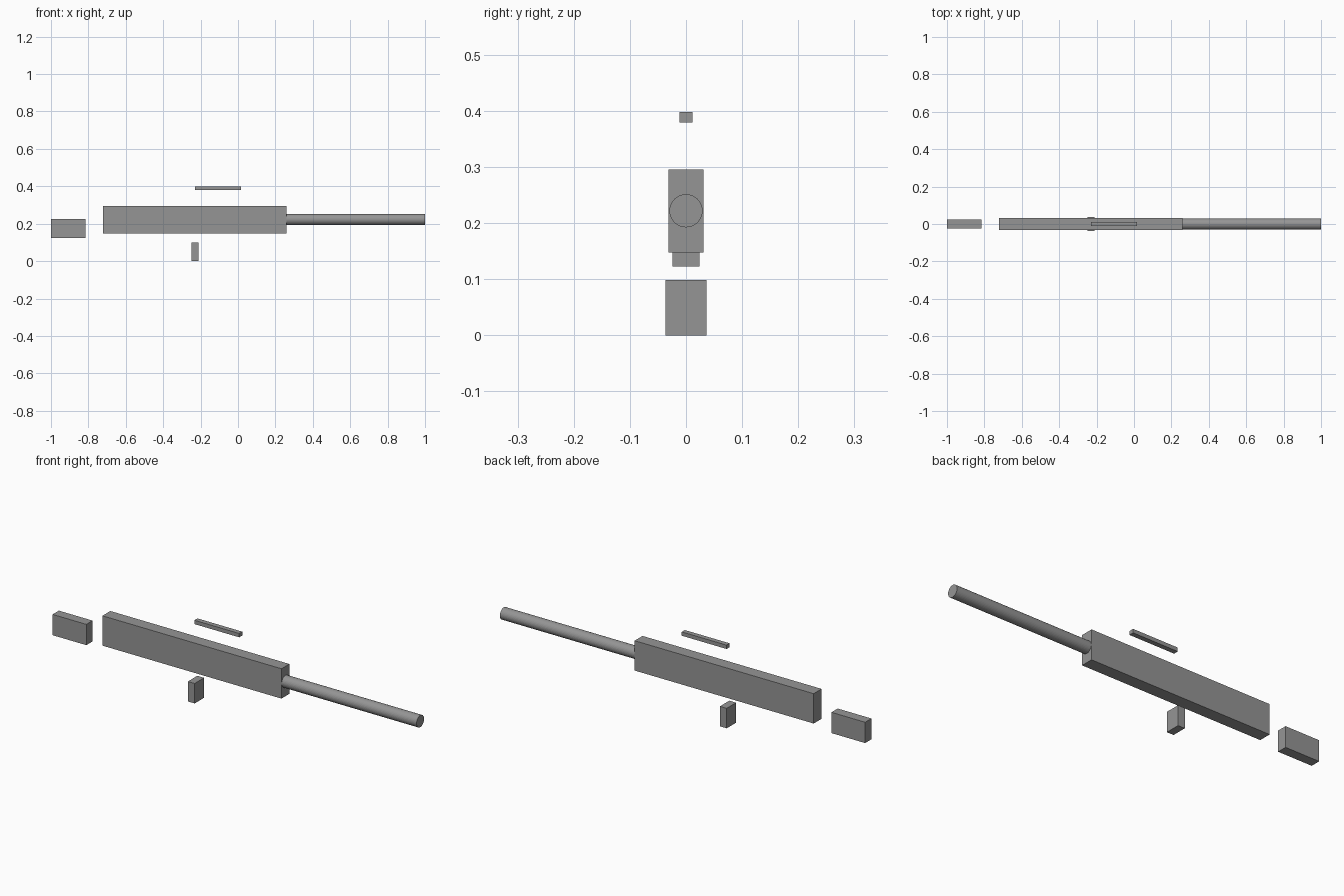
import bpy
from math import pi

if "Cube" in bpy.data.objects:
    bpy.data.objects.remove(bpy.data.objects["Cube"])

# Dark grey finish shared by all parts
dark = bpy.data.materials.new("dark_grey")
dark.diffuse_color = (0.3, 0.3, 0.3, 1)
dark.use_nodes = True
dark.node_tree.nodes["Principled BSDF"].inputs["Base Color"].default_value = dark.diffuse_color


def finish(name):
    """Name the new object and give it the shared finish."""
    ob = bpy.context.object
    ob.name = name
    ob.data.materials.append(dark)


def box(name, x, y, z):
    """Box spanning the given (min, max) ranges."""
    spans = (x, y, z)
    bpy.ops.mesh.primitive_cube_add(size=1, location=[(a + b) / 2 for a, b in spans])
    bpy.context.object.scale = [b - a for a, b in spans]
    bpy.ops.object.transform_apply(location=False, rotation=False, scale=True)
    finish(name)


# Main body and the separate blocks floating around it
box("receiver", (-0.722, 0.260), (-0.031, 0.031), (0.148, 0.296))
box("stock", (-1.0, -0.815), (-0.0245, 0.0245), (0.123, 0.226))
box("grip", (-0.249, -0.212), (-0.0368, 0.0368), (0.0, 0.099))
box("top_rail", (-0.231, 0.015), (-0.012, 0.012), (0.379, 0.398))

# Round barrel running forward from the receiver
start, end = 0.257, 1.0
bpy.ops.mesh.primitive_cylinder_add(
    vertices=32, radius=0.0295, depth=end - start,
    location=((start + end) / 2, 0, 0.222), rotation=(0, pi / 2, 0))
finish("barrel")
